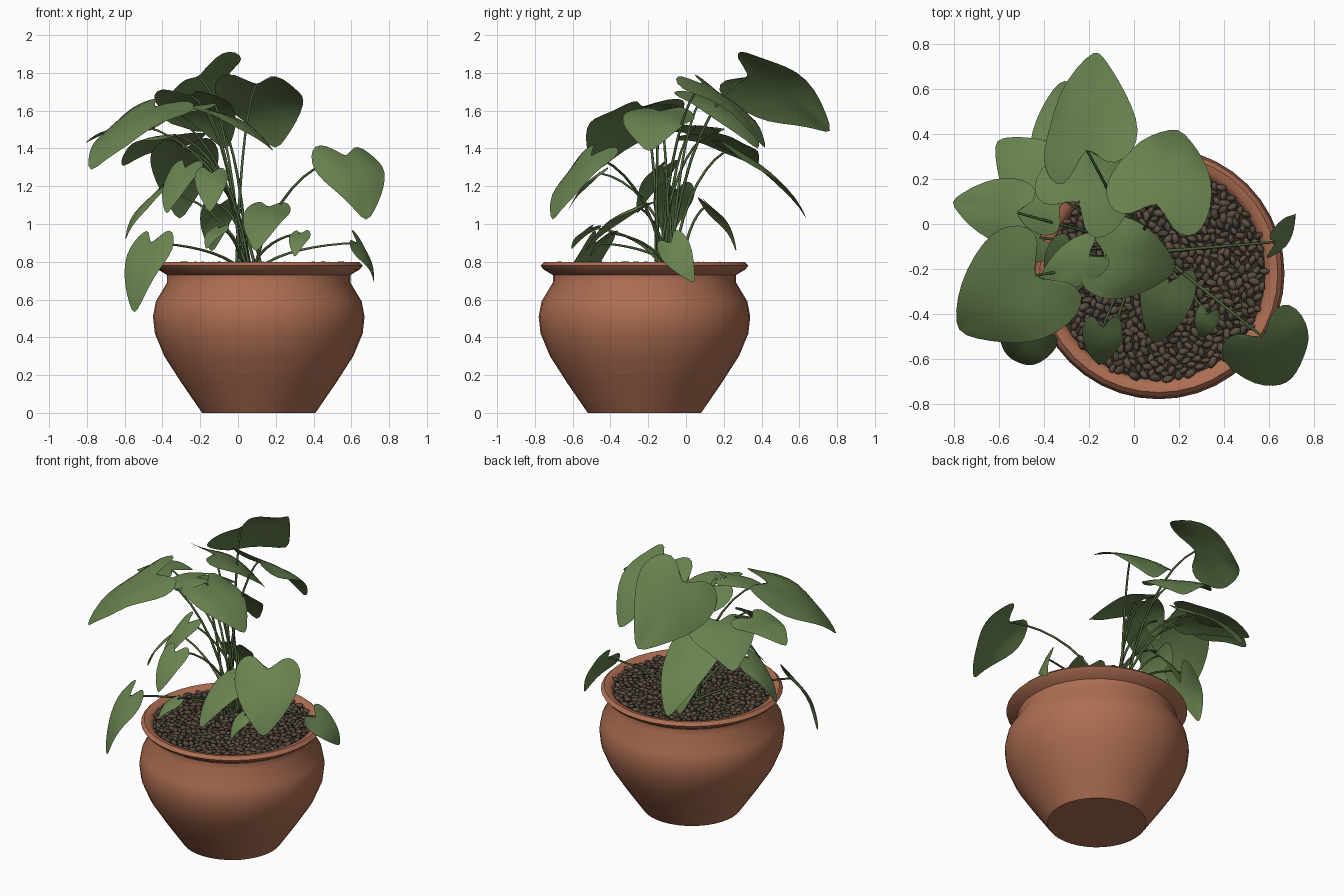
import bpy, bmesh, math, random
from mathutils import Vector, Matrix

random.seed(4)
cube = bpy.data.objects.get("Cube")
if cube:
    bpy.data.objects.remove(cube)

POT = Vector((0.11, -0.22, 0))
CROWN = Vector((0.06, -0.09, 0.77))


def material(name, rgb):
    m = bpy.data.materials.new(name)
    m.use_nodes = True
    m.diffuse_color = (*rgb, 1)
    m.node_tree.nodes["Principled BSDF"].inputs["Base Color"].default_value = (*rgb, 1)
    return m


terracotta = material("terracotta", (0.42, 0.155, 0.085))
leaf_green = material("leaf green", (0.14, 0.225, 0.08))
stem_green = material("stem green", (0.07, 0.12, 0.04))
soil_brown = material("soil brown", (0.035, 0.026, 0.018))
pebble_brown = material("pebble brown", (0.105, 0.077, 0.055))
pebble_dark = material("dark pebble", (0.075, 0.058, 0.043))


def add_object(name, bm, *mats):
    mesh = bpy.data.meshes.new(name)
    bm.to_mesh(mesh)
    bm.free()
    obj = bpy.data.objects.new(name, mesh)
    bpy.context.collection.objects.link(obj)
    for m in mats:
        mesh.materials.append(m)
    return obj


def smooth(obj, angle):
    bpy.ops.object.select_all(action='DESELECT')
    obj.select_set(True)
    bpy.context.view_layer.objects.active = obj
    bpy.ops.object.shade_smooth_by_angle(angle=math.radians(angle))


# Pot: one profile, outside then inside, spun round its axis
profile = [(0, 0), (0.3, 0), (0.41, 0.16), (0.5, 0.3), (0.55, 0.42), (0.56, 0.51),
           (0.545, 0.59), (0.485, 0.69), (0.485, 0.73), (0.535, 0.76), (0.55, 0.78),
           (0.53, 0.8), (0.5, 0.795), (0.475, 0.77), (0.465, 0.7)]
bm = bmesh.new()
verts = [bm.verts.new((r, 0, z)) for r, z in profile]
edges = [bm.edges.new(pair) for pair in zip(verts, verts[1:])]
bmesh.ops.spin(bm, geom=verts + edges, cent=(0, 0, 0), axis=(0, 0, 1),
               angle=math.tau, steps=40)
bmesh.ops.remove_doubles(bm, verts=bm.verts, dist=0.0005)
bmesh.ops.recalc_face_normals(bm, faces=bm.faces)
pot = add_object("pot", bm, terracotta)
pot.location = POT
smooth(pot, 50)

# Soil under the pebbles
bm = bmesh.new()
bmesh.ops.create_circle(bm, cap_ends=True, segments=40, radius=0.475)
soil = add_object("soil", bm, soil_brown)
soil.location = POT + Vector((0, 0, 0.765))

# Pebbles: flattened stones in a jittered spiral
bm = bmesh.new()
COUNT = 620
for i in range(COUNT):
    r = 0.475 * math.sqrt((i + 0.5) / COUNT)
    a = i * 2.4 + random.uniform(-0.02, 0.02)
    size = random.uniform(0.017, 0.025)
    place = Matrix.Translation((r * math.cos(a), r * math.sin(a), random.uniform(0.77, 0.785)))
    turn = Matrix.Rotation(random.uniform(0, math.tau), 4, 'Z')
    tilt = Matrix.Rotation(random.uniform(-0.4, 0.4), 4, 'X')
    shape = Matrix.Diagonal((size * 0.8, size * 1.35, size * 0.75, 1))
    new = bmesh.ops.create_icosphere(bm, subdivisions=1, radius=1,
                                     matrix=place @ turn @ tilt @ shape)
    tint = random.choice((0, 0, 1))
    for f in {f for v in new["verts"] for f in v.link_faces}:
        f.material_index = tint
pebbles = add_object("pebbles", bm, pebble_brown, pebble_dark)
pebbles.location = POT
smooth(pebbles, 60)

# Half outline of a heart leaf: edge width, edge length, matching midrib length
HEART = [(0.06, -0.02, 0), (0.2, -0.2, 0.005), (0.37, -0.2, 0.02), (0.48, -0.04, 0.06),
         (0.5, 0.16, 0.2), (0.44, 0.38, 0.4), (0.31, 0.62, 0.63), (0.14, 0.84, 0.86),
         (0, 1, 1)]


def add_leaf(name, base, tip, ratio, roll):
    # The blade hangs from base to tip, facing up and out, then rolls about its midrib
    along = tip - base
    width = along.length * ratio
    side = along.cross(Vector((0, 0, 1))).normalized()
    side.rotate(Matrix.Rotation(math.radians(roll), 3, along))
    up = side.cross(along).normalized()
    phase = random.uniform(0, math.tau)
    bm = bmesh.new()

    def point(w, l):
        arch = 0.1 * along.length * math.sin(math.pi * max(0, l))
        cup = width * (0.1 * abs(w) - 0.5 * w * w)
        ripple = 0.1 * width * abs(w) * math.sin(7 * l + phase + 3 * w)
        lobe_droop = 0.3 * along.length * min(0, l)
        lift = arch + cup + ripple + lobe_droop
        return bm.verts.new(base + along * l + side * w * width + up * lift)

    for sign in (-1, 1):
        rows = [[point(sign * w * k / 3, m + (l - m) * k / 3) for k in range(4)]
                for w, l, m in HEART]
        for a, b in zip(rows, rows[1:]):
            for k in range(3):
                quad = (a[k], a[k + 1], b[k + 1], b[k])
                bm.faces.new(quad[::sign])
    bmesh.ops.remove_doubles(bm, verts=bm.verts, dist=0.0003)
    obj = add_object(name + "_leaf", bm, leaf_green)
    sub = obj.modifiers.new("soften", 'SUBSURF')
    sub.levels = sub.render_levels = 1
    for p in obj.data.polygons:
        p.use_smooth = True


def add_stem(name, end):
    # Each stem rises from the crown and arches over to its leaf
    start = CROWN + Vector((random.uniform(-0.07, 0.07), random.uniform(-0.07, 0.07), 0))
    span = end - start
    flat = Vector((span.x, span.y, 0))
    rise = Vector((0, 0, span.z))
    curve = bpy.data.curves.new(name + "_stem", 'CURVE')
    curve.dimensions = '3D'
    curve.bevel_depth = 0.0085
    curve.bevel_resolution = 1
    curve.resolution_u = 8
    spline = curve.splines.new('BEZIER')
    spline.bezier_points.add(1)
    a, b = spline.bezier_points
    a.co, b.co = start, end
    a.handle_left = start - rise * 0.2
    a.handle_right = start + flat * 0.15 + rise * 0.6
    b.handle_left = end - flat * 0.4 - rise * 0.05
    b.handle_right = end + flat * 0.1
    b.radius = 0.65
    curve.materials.append(stem_green)
    bpy.context.collection.objects.link(bpy.data.objects.new(name + "_stem", curve))


# Broad leaves: stem end and tip
BROAD = {
    "top": ((-0.21, 0.33, 1.78), (-0.17, 0.78, 1.47)),
    "back": ((0.1, 0.09, 1.74), (0.2, 0.43, 1.38)),
    "inner_back": ((-0.25, 0.1, 1.68), (-0.06, 0.39, 1.38)),
    "back_right": ((-0.33, 0.12, 1.47), (-0.62, 0.38, 1.29)),
    "side": ((-0.52, 0.05, 1.52), (-0.82, 0.1, 1.42)),
    "big_right": ((-0.44, -0.23, 1.62), (-0.79, -0.48, 1.26)),
    "centre": ((-0.13, -0.14, 1.6), (0.2, -0.2, 1.37)),
    "big_left": ((0.57, -0.5, 1.36), (0.68, -0.71, 1)),
}
# Slender leaves, mostly lower down
SLENDER = {
    "low_back": ((-0.28, 0.25, 1.4), (-0.31, 0.65, 1)),
    "small_top": ((-0.2, -0.14, 1.63), (-0.45, -0.3, 1.5)),
    "front_heart": ((-0.14, -0.46, 1.27), (-0.15, -0.63, 1.05)),
    "right_heart": ((-0.28, -0.12, 1.3), (-0.38, -0.26, 1.04)),
    "front_low": ((0.16, -0.26, 1.09), (0.09, -0.54, 0.84)),
    "small_left": ((0.33, -0.4, 0.95), (0.3, -0.51, 0.82)),
    "small_right": ((-0.1, -0.5, 0.98), (-0.17, -0.61, 0.86)),
    "drooping": ((-0.46, -0.48, 0.9), (-0.55, -0.6, 0.51)),
    "narrow": ((-0.42, -0.06, 1.18), (-0.6, -0.1, 0.9)),
    "rim": ((0.63, -0.08, 0.9), (0.72, 0.05, 0.68)),
    "back_low": ((-0.1, 0.12, 1.1), (-0.14, 0.27, 0.84)),
}
ROLL = {"top": -42, "rim": 65}
for group, ratio in ((BROAD, 0.95), (SLENDER, 0.65)):
    for name, ends in group.items():
        base, tip = map(Vector, ends)
        add_leaf(name, base, tip, ratio, ROLL.get(name, 0))
        add_stem(name, base)
